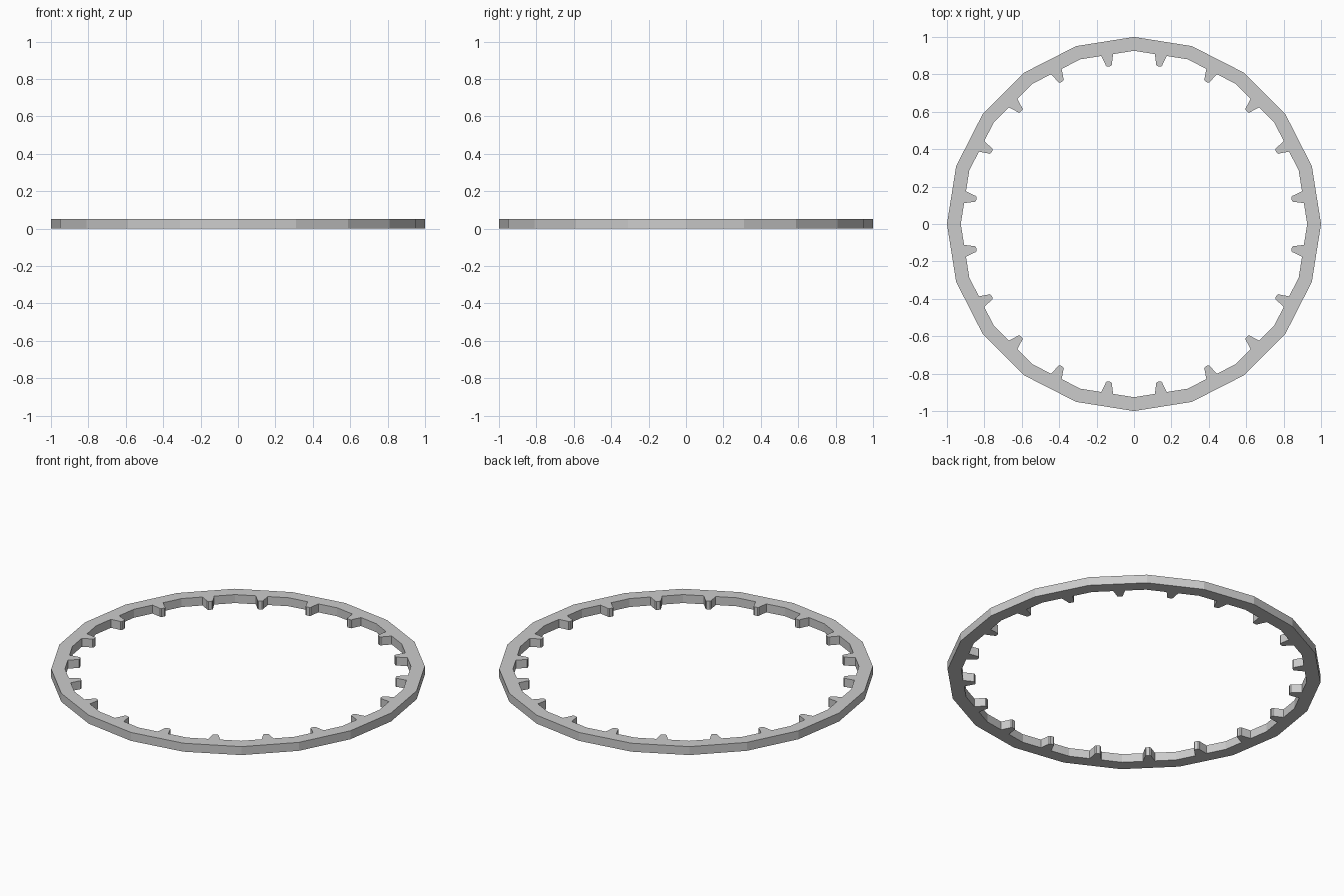
import bpy, bmesh
from math import cos, sin, pi

if "Cube" in bpy.data.objects:
    bpy.data.objects.remove(bpy.data.objects["Cube"])

SIDES, HEIGHT = 20, 0.05
R_OUT, R_IN = 1.0, 0.926
STEP = 2 * pi / SIDES
BASE_R = R_IN * cos(STEP / 2)

# Half tooth outline: (distance from centre, sideways offset)
HALF = [(BASE_R, 0.032), (0.868, 0.018), (0.858, 0.016), (0.853, 0.009)]
TOOTH = [(r, -t) for r, t in HALF] + HALF[::-1]


def polar(r, a):
    return (r * cos(a), r * sin(a), 0)


bm = bmesh.new()

# One flat sector per side: straight rim segment with a tooth at its middle
for i in range(SIDES):
    a0, a1 = i * STEP, (i + 1) * STEP
    mid = (a0 + a1) / 2
    c, s = cos(mid), sin(mid)
    tooth = [(r * c - t * s, r * s + t * c, 0) for r, t in TOOTH]
    outline = [polar(R_IN, a0)] + tooth + [polar(R_IN, a1), polar(R_OUT, a1), polar(R_OUT, a0)]
    bm.faces.new([bm.verts.new(p) for p in outline])
bmesh.ops.remove_doubles(bm, verts=bm.verts, dist=1e-5)

# Thicken into a solid ring
ext = bmesh.ops.extrude_face_region(bm, geom=bm.faces[:], use_keep_orig=True)
top = [v for v in ext["geom"] if isinstance(v, bmesh.types.BMVert)]
bmesh.ops.translate(bm, verts=top, vec=(0, 0, HEIGHT))
bmesh.ops.recalc_face_normals(bm, faces=bm.faces)

mesh = bpy.data.meshes.new("toothed_ring")
bm.to_mesh(mesh)
bm.free()
ring = bpy.data.objects.new("toothed_ring", mesh)
bpy.context.collection.objects.link(ring)
